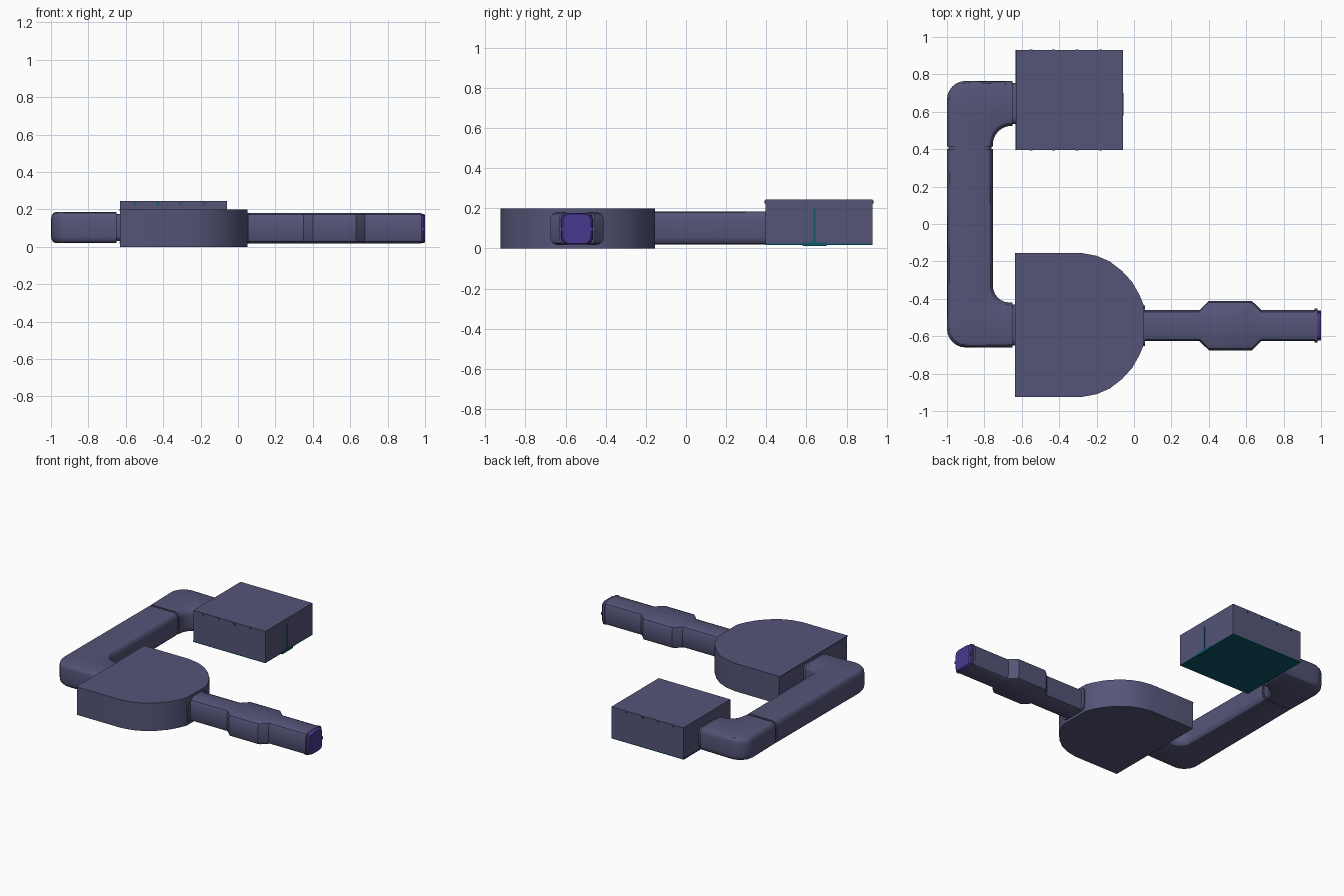
import bpy, bmesh, math
from mathutils import Vector

if "Cube" in bpy.data.objects:
    bpy.data.objects.remove(bpy.data.objects["Cube"])


def material(name, rgb):
    m = bpy.data.materials.new(name)
    m.diffuse_color = (*rgb, 1)
    m.use_nodes = True
    m.node_tree.nodes["Principled BSDF"].inputs["Base Color"].default_value = m.diffuse_color
    return m


SLATE = material("slate", (0.09, 0.09, 0.19))
TEAL = material("teal", (0.004, 0.10, 0.14))
PURPLE = material("purple", (0.065, 0.04, 0.28))


def finish(name, bm, mat):
    bmesh.ops.recalc_face_normals(bm, faces=bm.faces)
    me = bpy.data.meshes.new(name)
    bm.to_mesh(me)
    bm.free()
    me.materials.append(mat)
    me.shade_smooth()
    me.set_sharp_from_angle(angle=math.radians(30))
    ob = bpy.data.objects.new(name, me)
    bpy.context.collection.objects.link(ob)
    return ob


def prism(name, outline, z0, z1, mat):
    bm = bmesh.new()
    face = bm.faces.new([bm.verts.new((x, y, z0)) for x, y in outline])
    ext = bmesh.ops.extrude_face_region(bm, geom=[face], use_keep_orig=True)
    for v in ext["geom"]:
        if isinstance(v, bmesh.types.BMVert):
            v.co.z = z1
    return finish(name, bm, mat)


def box(name, x0, x1, y0, y1, z0, z1, mat):
    return prism(name, [(x0, y0), (x1, y0), (x1, y1), (x0, y1)], z0, z1, mat)


def loft(name, stations, z0, z1, c, segs, mat, cap_end=False):
    """Skin rounded rectangles; each station is (left xy, right xy, inset)."""
    bm = bmesh.new()
    rings = []
    for left, right, inset in stations:
        a, b = Vector(left), Vector(right)
        d = (b - a).normalized()
        a, w = a + d * inset, (b - a).length - 2 * inset
        lo, hi = z0 + inset, z1 - inset
        corners = [(w - c, hi - c, 0), (c, hi - c, 90), (c, lo + c, 180), (w - c, lo + c, 270)]
        ring = []
        for u, z, start in corners:
            for i in range(segs + 1):
                t = math.radians(start + 90 * i / segs)
                p = a + d * (u + c * math.cos(t))
                ring.append(bm.verts.new((p.x, p.y, z + c * math.sin(t))))
        rings.append(ring)
    for r, s in zip(rings, rings[1:]):
        for i in range(len(r)):
            j = (i + 1) % len(r)
            bm.faces.new((r[i], r[j], s[j], s[i]))
    if cap_end:
        bm.faces.new(rings[-1])
    return finish(name, bm, mat)


def elbow(cy, s, fillet):
    """Stations from the room wall round a bend into the long corridor."""
    out, inn = cy + s * 0.12, cy - s * 0.12
    st = [((x, out), (x, inn), inset)
          for x, inset in [(-0.63, 0.01), (-0.65, 0.01), (-0.65, 0)]]
    for i in range(7):
        t = math.radians(15 * i)
        o = (-0.90 - 0.10 * math.sin(t), out - s * 0.10 * (1 - math.cos(t)))
        n = (-0.755 + fillet * (1 - math.sin(t)), inn - s * fillet * (1 - math.cos(t)))
        st.append((o, n, 0))
    return st


# D-shaped hall
half = [(-0.63, 0.385), (-0.28, 0.385), (-0.20, 0.37), (-0.13, 0.34), (-0.065, 0.29),
        (-0.01, 0.23), (0.03, 0.16), (0.05, 0.11)]
cy = -0.54
hall = [(x, cy + d) for x, d in half] + [(x, cy - d) for x, d in reversed(half)]
prism("round_hall", hall, 0, 0.2, SLATE)
box("hall_roof_lip", -0.636, -0.63, cy - 0.385, cy + 0.385, 0.195, 0.2, SLATE)

# Square room with a teal floor
box("square_room", -0.63, -0.06, 0.395, 0.93, 0.025, 0.245, SLATE)
box("square_room_floor", -0.633, -0.06, 0.395, 0.93, 0.018, 0.025, TEAL)

# Teal lamps, door seam and sill of the square room
for i, x in enumerate((-0.55, -0.43, -0.305, -0.18)):
    for side, y in (("front", 0.395), ("back", 0.93)):
        box(f"lamp_{side}_{i}", x - 0.008, x + 0.008, y - 0.003, y + 0.003, 0.225, 0.238, TEAL)
box("door_seam", -0.062, -0.057, 0.636, 0.644, 0.02, 0.20, TEAL)
box("door_sill", -0.075, -0.055, 0.58, 0.70, 0.012, 0.03, TEAL)

# Bent corridor with a recessed joint after the upper bend
joint = [((-1.0, y), (-0.755, y), i) for y, i in
         [(0.415, 0), (0.415, 0.008), (0.40, 0.008), (0.40, 0)]]
path = elbow(0.645, 1, 0.10) + joint + elbow(-0.54, -1, 0.09)[::-1]
loft("bent_corridor", path, 0.02, 0.185, 0.035, 3, SLATE)

# Entrance corridor with a wider middle bay and end flanges
cy = -0.543
spans = [(0.045, 0.108), (0.06, 0.108), (0.06, 0.083), (0.35, 0.083), (0.40, 0.132),
         (0.63, 0.132), (0.68, 0.083), (0.965, 0.083), (0.965, 0.09), (0.98, 0.09), (0.98, 0.078)]
loft("entrance_corridor", [((x, cy + h), (x, cy - h), 0) for x, h in spans],
     0.018, 0.182, 0.032, 2, SLATE)

# Purple end door with side studs
ends = [(0.975, 0.08, 0), (0.99, 0.078, 0), (1.0, 0.073, 0.004)]
loft("end_door", [((x, cy + h), (x, cy - h), i) for x, h, i in ends],
     0.02, 0.176, 0.03, 2, PURPLE, cap_end=True)
for side in (-1, 1):
    y = cy + side * 0.074
    box(f"door_stud_{side}", 0.98, 1.0, y - 0.006, y + 0.006, 0.088, 0.104, PURPLE)
